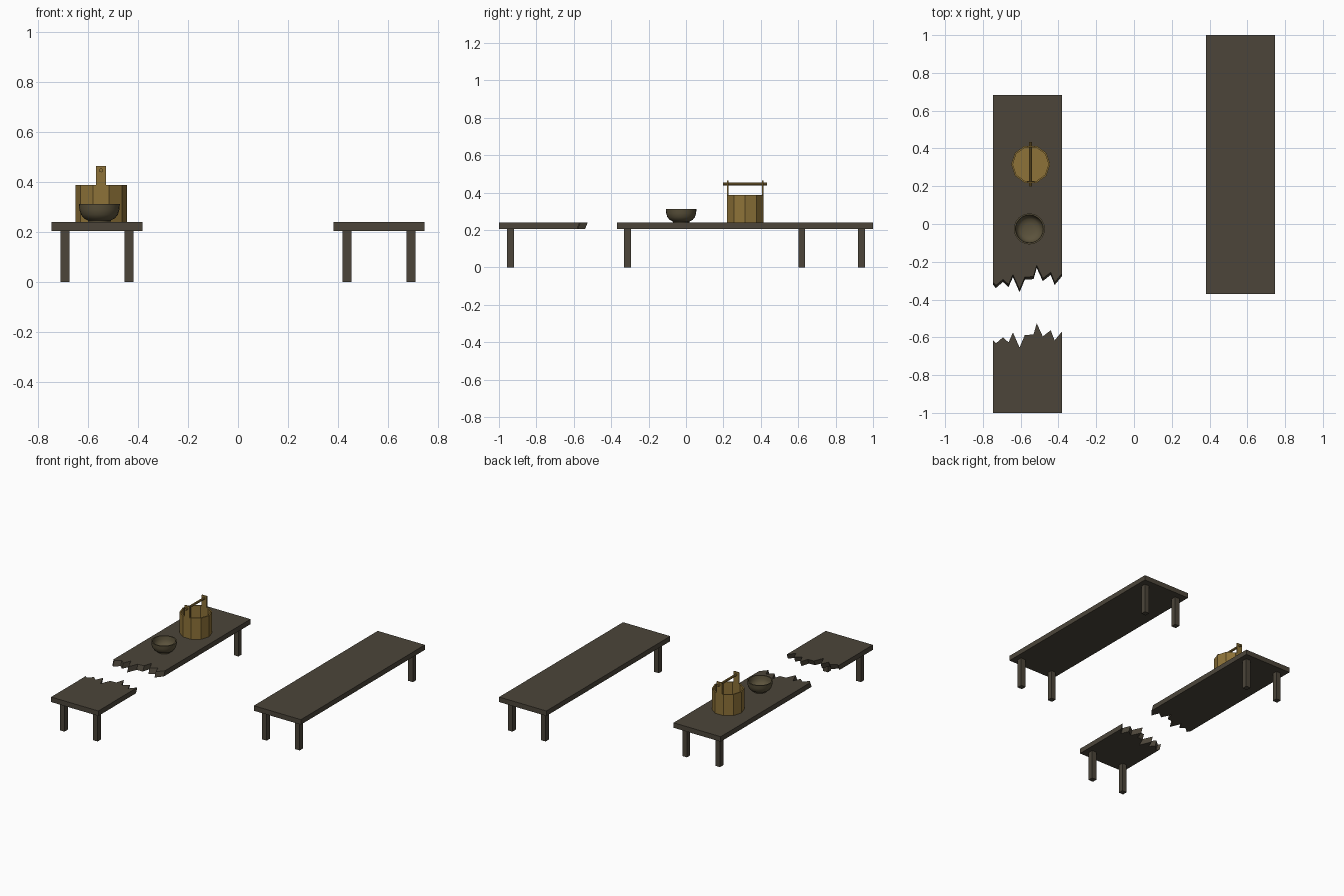
import bpy, bmesh, math

if "Cube" in bpy.data.objects:
    bpy.data.objects.remove(bpy.data.objects["Cube"])


def material(name, rgb):
    m = bpy.data.materials.new(name)
    m.diffuse_color = (*rgb, 1)
    m.use_nodes = True
    m.node_tree.nodes["Principled BSDF"].inputs["Base Color"].default_value = m.diffuse_color
    return m


DARK = material("dark weathered wood", (0.072, 0.060, 0.042))
GOLD = material("golden wood", (0.27, 0.17, 0.04))
CLAY = material("brown clay", (0.105, 0.085, 0.045))


def finish(name, bm, mat):
    bmesh.ops.recalc_face_normals(bm, faces=bm.faces)
    me = bpy.data.meshes.new(name)
    bm.to_mesh(me)
    bm.free()
    me.materials.append(mat)
    ob = bpy.data.objects.new(name, me)
    bpy.context.collection.objects.link(ob)
    return ob


def prism(name, bottom, top, z0, z1, mat):
    """Solid between two outlines with matching points."""
    bm = bmesh.new()
    a = [bm.verts.new((x, y, z0)) for x, y in bottom]
    b = [bm.verts.new((x, y, z1)) for x, y in top]
    n = len(a)
    bm.faces.new(a[::-1])
    bm.faces.new(b)
    for i in range(n):
        j = (i + 1) % n
        bm.faces.new((a[i], a[j], b[j], b[i]))
    return finish(name, bm, mat)


def box(name, x0, x1, y0, y1, z0, z1, mat):
    o = [(x0, y0), (x1, y0), (x1, y1), (x0, y1)]
    return prism(name, o, o, z0, z1, mat)


def lathe(name, profile, segs, cx, cy, mat):
    """Closed profile, starting and ending on the axis."""
    bm = bmesh.new()
    rings = []
    for r, z in profile:
        if r == 0:
            rings.append([bm.verts.new((cx, cy, z))] * segs)
        else:
            rings.append([bm.verts.new((cx + r * math.cos(math.tau * i / segs),
                                        cy + r * math.sin(math.tau * i / segs), z))
                          for i in range(segs)])
    for p, q in zip(rings, rings[1:]):
        for i in range(segs):
            j = (i + 1) % segs
            bm.faces.new(list(dict.fromkeys((p[i], p[j], q[j], q[i]))))
    return finish(name, bm, mat)


def legs(name, cx, y):
    for s in (-1, 1):
        x = cx + s * 0.128
        box(name, x - 0.018, x + 0.018, y - 0.018, y + 0.018, 0, 0.21, DARK)


Z0, Z1 = 0.205, 0.24
XL, XR = -0.5635, 0.5635
H = 0.1825

# whole bench
box("whole_bench_top", XR - H, XR + H, -0.37, 1.0, Z0, Z1, DARK)
legs("whole_bench_front_leg", XR, -0.313)
legs("whole_bench_back_leg", XR, 0.938)

# broken bench: both halves share one splintered edge, slanted through the board
CRACK = [(-0.746, -0.616), (-0.731, -0.632), (-0.694, -0.600), (-0.664, -0.627),
         (-0.641, -0.574), (-0.606, -0.654), (-0.578, -0.588), (-0.532, -0.585),
         (-0.515, -0.526), (-0.483, -0.595), (-0.441, -0.563), (-0.420, -0.616),
         (-0.381, -0.569)]


def broken_half(name, y_end, shift):
    ends = [(XL + H, y_end), (XL - H, y_end)]
    top = [(x, y + shift) for x, y in CRACK] + ends
    low = [(x, y + shift - 0.014) for x, y in CRACK] + ends
    prism(name, low, top, Z0, Z1, DARK)


broken_half("broken_bench_front_half", -1.0, 0)
broken_half("broken_bench_back_half", 0.682, 0.307)
legs("broken_bench_front_leg", XL, -0.938)
legs("broken_bench_back_leg", XL, 0.619)

# ten-sided open bucket
BX, BY = -0.547, 0.316
lathe("bucket", [(0, 0.24), (0.103, 0.24), (0.103, 0.388), (0.094, 0.388),
                 (0.094, 0.258), (0, 0.258)], 10, BX, BY, GOLD)
for s in (-1, 1):
    y = BY + s * 0.0938
    box("bucket_handle_post", BX - 0.02, BX + 0.02, y - 0.004, y + 0.004, 0.26, 0.465, GOLD)
bm = bmesh.new()
bmesh.ops.create_cone(bm, cap_ends=True, segments=8, radius1=0.008, radius2=0.008, depth=0.234)
rod = finish("bucket_handle_rod", bm, GOLD)
rod.rotation_euler.x = math.pi / 2
rod.location = (BX, BY, 0.447)

# round bowl
bowl = lathe("bowl", [(0, 0.24), (0.044, 0.24), (0.046, 0.247), (0.062, 0.255),
                      (0.074, 0.27), (0.080, 0.29), (0.082, 0.313), (0.074, 0.313),
                      (0.071, 0.29), (0.065, 0.272), (0.052, 0.26), (0.03, 0.254),
                      (0, 0.252)], 24, -0.554, -0.026, CLAY)
bpy.context.view_layer.objects.active = bowl
bowl.select_set(True)
bpy.ops.object.shade_smooth_by_angle(angle=math.radians(40))
